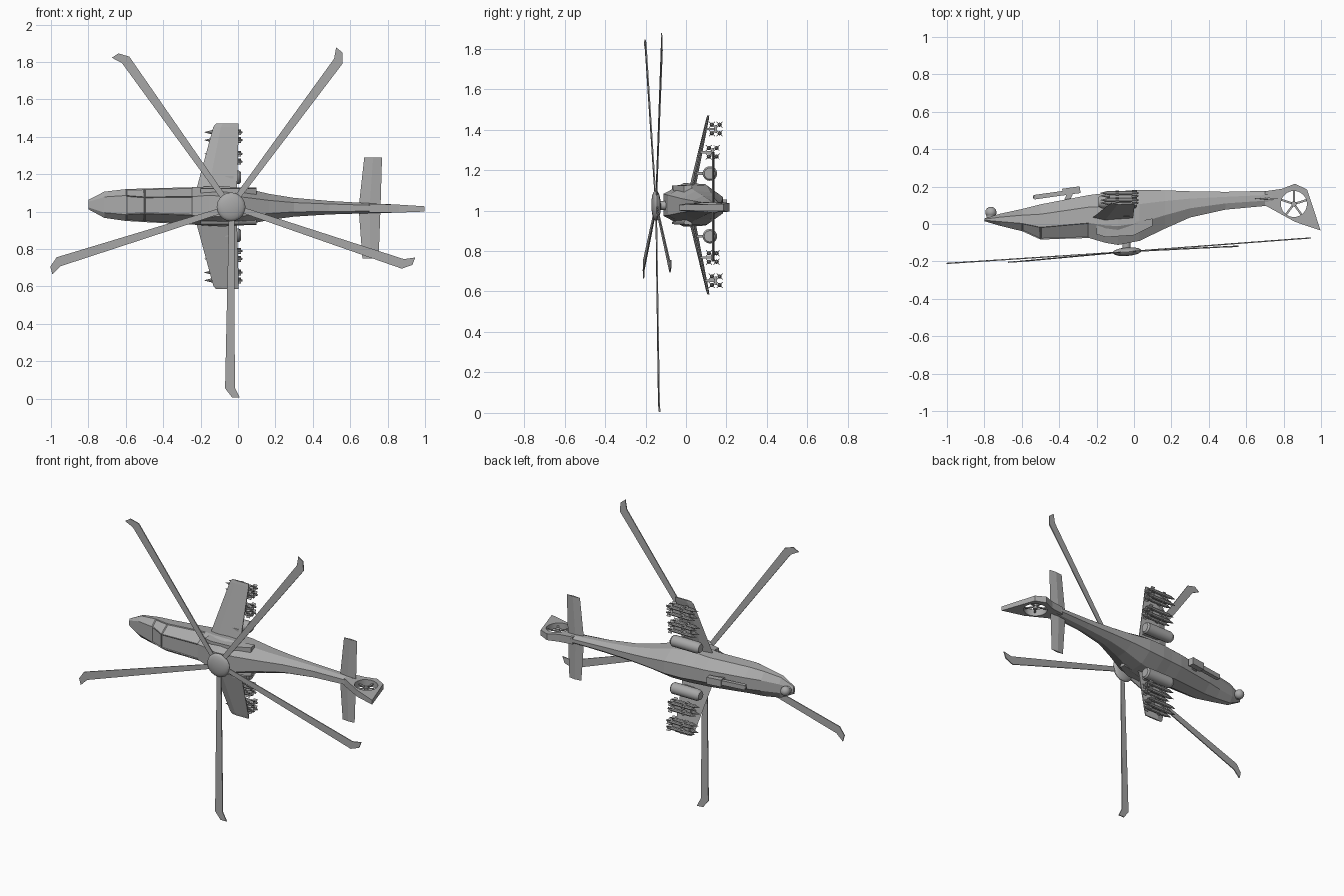
import bpy, bmesh, math
from mathutils import Vector, Matrix

cube = bpy.data.objects.get("Cube")
if cube:
    bpy.data.objects.remove(cube, do_unlink=True)

GREY = (0.4, 0.4, 0.4, 1)
paint = bpy.data.materials.new("airframe_grey")
paint.use_nodes = True
paint.diffuse_color = GREY
paint.node_tree.nodes["Principled BSDF"].inputs["Base Color"].default_value = GREY


def finish(name, bm, smooth=False):
    bmesh.ops.recalc_face_normals(bm, faces=bm.faces)
    mesh = bpy.data.meshes.new(name)
    bm.to_mesh(mesh)
    bm.free()
    mesh.materials.append(paint)
    ob = bpy.data.objects.new(name, mesh)
    bpy.context.collection.objects.link(ob)
    if smooth:
        bpy.ops.object.select_all(action='DESELECT')
        ob.select_set(True)
        bpy.context.view_layer.objects.active = ob
        bpy.ops.object.shade_smooth_by_angle(angle=math.radians(35))
    return ob


def loft_mesh(rings):
    bm = bmesh.new()
    loops = [[bm.verts.new(p) for p in ring] for ring in rings]
    for a, b in zip(loops, loops[1:]):
        for i in range(len(a)):
            j = (i + 1) % len(a)
            bm.faces.new((a[i], a[j], b[j], b[i]))
    bm.faces.new(loops[0])
    bm.faces.new(loops[-1])
    return bm


def loft(name, rings):
    return finish(name, loft_mesh(rings))


def add_cone(bm, p0, p1, r0, r1, sides):
    p0, p1 = Vector(p0), Vector(p1)
    d = p1 - p0
    mat = Matrix.Translation((p0 + p1) / 2) @ d.to_track_quat('Z', 'Y').to_matrix().to_4x4()
    bmesh.ops.create_cone(bm, cap_ends=True, segments=sides, radius1=r0, radius2=r1,
                          depth=d.length, matrix=mat)


def tube(name, p0, p1, r0, r1=None, sides=16, smooth=True):
    bm = bmesh.new()
    add_cone(bm, p0, p1, r0, r0 if r1 is None else r1, sides)
    return finish(name, bm, smooth)


def add_box(bm, centre, size, turn=0, axis='Z'):
    mat = (Matrix.Translation(centre) @ Matrix.Rotation(turn, 4, axis)
           @ Matrix.Diagonal((*size, 1)))
    bmesh.ops.create_cube(bm, size=1, matrix=mat)


def box(name, centre, size, turn=0, axis='Z'):
    bm = bmesh.new()
    add_box(bm, centre, size, turn, axis)
    return finish(name, bm)


def mid(x):
    return 1.027 - 0.013 * x


# Fuselage sections: x, roof y, belly y, half width, roof width share
sections = [
    (-.80, .015, .03, .025, .6), (-.715, -.01, .055, .07, .6), (-.60, -.038, .08, .085, .6),
    (-.50, -.083, .105, .09, .5), (-.24, -.075, .155, .1, .5), (-.155, -.1, .165, .105, .55),
    (-.085, -.112, .175, .108, .5), (.03, -.09, .183, .1, .5), (.165, -.025, .18, .07, .5),
    (.3, .035, .175, .05, .5), (.49, .077, .172, .036, .55), (.74, .1, .178, .025, .6)]
rings = []
for x, roof, belly, w, share in sections:
    h = belly - roof
    half = [(roof, share * w), (roof + .35 * h, w), (roof + .72 * h, .95 * w), (belly, .4 * w)]
    rings.append([(x, y, mid(x) + z) for y, z in half]
                 + [(x, y, mid(x) - z) for y, z in reversed(half)])
body = loft_mesh(rings)
# Canopy panes set slightly into the roof
panes = []
for f in body.faces:
    c = f.calc_center_median()
    if -.6 < c.x < -.3 and c.y < .02 and len(f.verts) == 4:
        panes.append(f)
bmesh.ops.recalc_face_normals(body, faces=body.faces)
bmesh.ops.inset_individual(body, faces=panes, thickness=.007, depth=-.004)
finish("fuselage", body)

# Tail fin with round duct
HOLE = Vector((.855, .107, mid(.855)))
outline = [(.7, .1), (.7, .175), (.79, .188), (.86, .215), (.925, .185), (.998, -.035), (.86, .012)]


def fin_ring(side):
    return [(x, y, mid(x) + side * (.024 - .05 * max(0, x - .8))) for x, y in outline]


fin = loft("tail_fin", [fin_ring(-1), fin_ring(1)])
up = Vector((0, 0, .1))
cutter = tube("duct_cutter", HOLE - up, HOLE + up, .07, sides=24)
cutter.hide_render = True
cut = fin.modifiers.new("duct", 'BOOLEAN')
cut.operation = 'DIFFERENCE'
cut.solver = 'EXACT'
cut.object = cutter
bpy.ops.object.select_all(action='DESELECT')
fin.select_set(True)
bpy.context.view_layer.objects.active = fin
bpy.ops.object.modifier_apply(modifier="duct")
bpy.data.objects.remove(cutter, do_unlink=True)

# Tail rotor
up = Vector((0, 0, .015))
tube("tail_rotor_hub", HOLE - up, HOLE + up, .014)
for i in range(5):
    a = math.tau * i / 5 + .3
    box("tail_rotor_blade", HOLE + Vector((math.cos(a), math.sin(a), 0)) * .036,
        (.07, .011, .006), a)

# Tailplane
loft("tailplane", [
    [(x0, .135, z), ((x0 + x1) / 2, .129, z), (x1, .135, z), ((x0 + x1) / 2, .141, z)]
    for x0, x1, z in [(.665, .752, .75), (.645, .762, 1.02), (.675, .77, 1.29)]])

# Main rotor, slightly tilted
HUB = Vector((-.037, -.148, 1.025))


def tilt(x, z, y=0):
    return HUB + Vector((x, y + .07 * x - .015 * z, z))


bm = bmesh.new()
bmesh.ops.create_uvsphere(bm, u_segments=20, v_segments=10, radius=1)
for v in bm.verts:
    v.co = tilt(v.co.x * .077, v.co.y * .077, v.co.z * .023)
finish("rotor_hub", bm, True)
tube("rotor_mast", (-.04, -.15, 1.025), (-.04, -.09, 1.025), .022)
blade = [(.06, -.012), (.5, -.022), (.97, -.032), (1.018, .005), (1.02, .047),
         (.965, .02), (.5, .019), (.06, .018)]
for i in range(5):
    a = math.radians(-90 + 72 * i)
    c, s = math.cos(a), math.sin(a)
    loft("rotor_blade", [[tilt(r * c - t * s, r * s + t * c, y) for r, t in blade]
                         for y in (-.003, .003)])

# Nose sensor turret
bm = bmesh.new()
bmesh.ops.create_uvsphere(bm, u_segments=16, v_segments=8, radius=.03,
                          matrix=Matrix.Translation((-.765, .062, mid(-.76))))
finish("sensor_ball", bm, True)
tube("sensor_mount", (-.765, .02, mid(-.76)), (-.765, .055, mid(-.76)), .024)

# Belly gun
gz = mid(-.35)
box("gun_mount", (-.35, .145, gz), (.03, .055, .03), -.4)
box("gun_body", (-.335, .177, gz), (.095, .036, .045), .14)
box("gun_shroud", (-.45, .155, gz), (.17, .024, .03), .14)
tube("gun_barrel", (-.54, .143, gz), (-.36, .168, gz), .008, sides=8)


# Wings and stores
def missile(y, z):
    bm = bmesh.new()
    add_cone(bm, (-.14, y, z), (.0, y, z), .011, .011, 8)
    add_cone(bm, (-.14, y, z), (-.18, y, z), .011, .001, 8)
    add_cone(bm, (.0, y, z), (.025, y, z), .011, .004, 8)
    for turn in (math.pi / 4, -math.pi / 4):
        add_box(bm, (.002, y, z), (.026, .042, .003), turn, 'X')
        add_box(bm, (-.09, y, z), (.02, .034, .003), turn, 'X')
    finish("missile", bm)


def wing_y(d):
    return .035 + .22 * (d - .1)


for s in (1, -1):
    rings = []
    for d, front, back, t in [(.05, -.23, -.0, .016), (.1, -.22, -.005, .015),
                              (.425, -.132, .004, .007), (.442, -.118, .002, .005)]:
        y, z = wing_y(d), 1.028 + s * d
        q = front + .3 * (back - front)
        rings.append([(front, y, z), (q, y - t, z), (back, y - .003, z),
                      (back, y + .003, z), (q, y + t, z)])
    loft("wing", rings)

    # Inner rocket pod
    z = 1.028 + s * .155
    box("pod_pylon", (-.08, .07, z), (.11, .06, .014))
    tube("rocket_pod", (-.17, .118, z), (.005, .118, z), .036)
    tube("pod_nose", (-.17, .118, z), (-.19, .118, z), .036, .026)
    tube("pod_tail", (.005, .118, z), (.015, .118, z), .036, .028)

    # Outer missile racks, two by two
    for d, y in ((.26, .132), (.375, .147)):
        z = 1.028 + s * d
        top = wing_y(d)
        box("rack_pylon", (-.07, (top + y) / 2, z), (.1, y - top, .012))
        box("rack_beam", (-.07, y, z), (.12, .014, .04))
        for dy in (-.019, .019):
            for dz in (-.021, .021):
                missile(y + dy, z + dz)

    # Engine housing beside the mast
    ez = 1.028 + s * .07
    loft("engine_housing", [
        [(x, y - h, ez - .025), (x, y - h, ez + .02 * s + .005), (x, y + h, ez + .03),
         (x, y + h, ez - .03)] for x, y, h in
        [(-.2, -.03, .025), (-.15, -.035, .035), (.0, -.025, .035), (.1, .01, .02)]])
